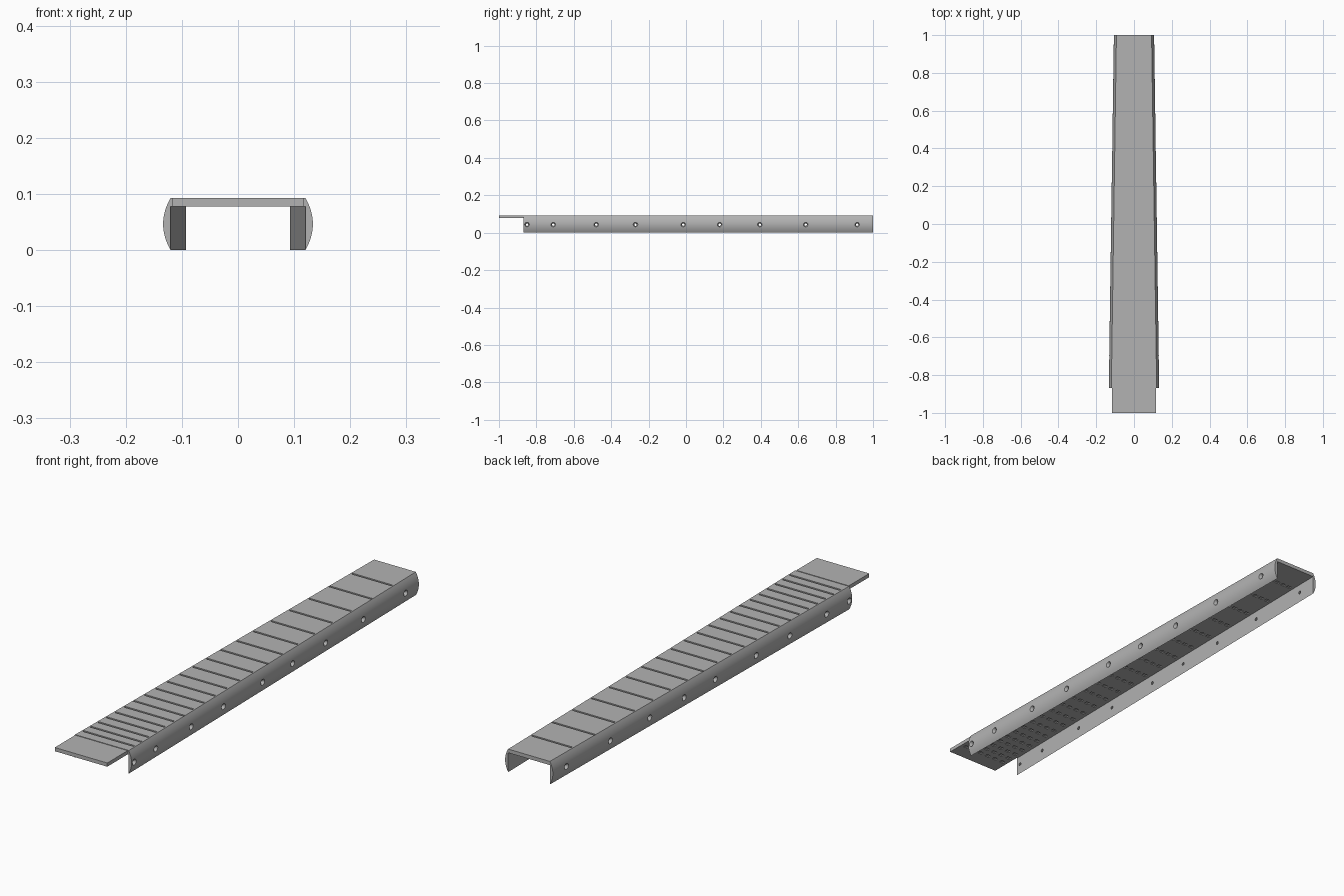
import bpy, bmesh, math
from mathutils import Matrix, Vector

if "Cube" in bpy.data.objects:
    bpy.data.objects.remove(bpy.data.objects["Cube"], do_unlink=True)

mat = bpy.data.materials.new("plain grey")
mat.use_nodes = True
GREY = (0.45, 0.45, 0.45, 1)
mat.diffuse_color = GREY
mat.node_tree.nodes["Principled BSDF"].inputs["Base Color"].default_value = GREY

BACK, STEP, FRONT = 1.0, -0.868, -1.0
TOP, UNDER = 0.093, 0.078
SCALE = 2.595


def half_width(y):
    return 0.12 + (y - STEP) / (BACK - STEP) * (0.093 - 0.12)


def slot_y(n):
    return BACK - SCALE * (1 - 2 ** (-n / 12))


def make(name, bm):
    bmesh.ops.recalc_face_normals(bm, faces=bm.faces)
    mesh = bpy.data.meshes.new(name)
    bm.to_mesh(mesh)
    bm.free()
    mesh.materials.append(mat)
    ob = bpy.data.objects.new(name, mesh)
    bpy.context.collection.objects.link(ob)
    return ob


def loft(bm, a, b):
    """Solid between two matching outlines."""
    va = [bm.verts.new(p) for p in a]
    vb = [bm.verts.new(p) for p in b]
    bm.faces.new(va)
    bm.faces.new(vb)
    for i in range(len(va)):
        j = (i + 1) % len(va)
        bm.faces.new((va[i], va[j], vb[j], vb[i]))


def add_box(bm, centre, size):
    m = Matrix.Translation(centre) @ Matrix.Diagonal((*size, 1))
    bmesh.ops.create_cube(bm, size=1, matrix=m)


def cut(ob, bm):
    cutter = make("cutter", bm)
    cutter.hide_render = True
    mod = ob.modifiers.new("cut", 'BOOLEAN')
    mod.operation, mod.solver, mod.object = 'DIFFERENCE', 'EXACT', cutter
    bpy.ops.object.select_all(action='DESELECT')
    ob.select_set(True)
    bpy.context.view_layer.objects.active = ob
    bpy.ops.object.modifier_apply(modifier=mod.name)
    bpy.data.objects.remove(cutter, do_unlink=True)


# Tapered top plate with a slightly narrower front tongue
TONGUE = 0.117
right_edge = [(TONGUE, FRONT), (TONGUE, STEP), (half_width(STEP), STEP), (half_width(BACK), BACK)]
outline = right_edge + [(-x, y) for x, y in reversed(right_edge)]
bm = bmesh.new()
loft(bm, [(x, y, UNDER) for x, y in outline], [(x, y, TOP) for x, y in outline])
plate = make("top_plate", bm)

# Cross slots in the top; the joints between sections run wider
bm = bmesh.new()
for n in range(1, 22):
    y = slot_y(n)
    width = 2 * half_width(y) - (0.002 if n in (2, 8, 15) else 0.012)
    add_box(bm, (0, y, TOP), (width, 0.008, 0.012))
add_box(bm, (0, STEP, TOP), (0.3, 0.004, 0.006))

# Rows of small pockets in the underside
for n in range(1, 25):
    y = slot_y(n) + 0.018
    for k in range(6):
        x = (k - 2.5) * 0.31 * half_width(y)
        add_box(bm, (x, y, UNDER), (0.018, 0.014, 0.008))
cut(plate, bm)

# Side rails: flat inside, bowed outside, with countersunk holes
BULGE, STEPS = 0.0135, 20
HOLES = (-0.85, -0.71, -0.48, -0.27, -0.015, 0.18, 0.395, 0.64, 0.915)


def rail_section(side, y):
    points = []
    for i in range(STEPS + 1):
        t = i / STEPS
        bow = BULGE * (1 - (2 * t - 1) ** 2)
        points.append((side * (half_width(y) + bow), y, t * TOP))
    return points


for side, label in ((1, "left"), (-1, "right")):
    bm = bmesh.new()
    loft(bm, rail_section(side, STEP), rail_section(side, BACK))
    rail = make(label + "_side_rail", bm)
    bm = bmesh.new()
    for y in HOLES:
        place = Matrix.Translation((side * (half_width(y) + 0.007), y, 0.043))
        turn = Vector((0, 0, 1)).rotation_difference((side, 0, 0)).to_matrix().to_4x4()
        bmesh.ops.create_cone(bm, cap_ends=True, segments=24, radius1=0.005,
                              radius2=0.014, depth=0.02, matrix=place @ turn)
    cut(rail, bm)
    bpy.ops.object.shade_smooth_by_angle(angle=math.radians(25))
